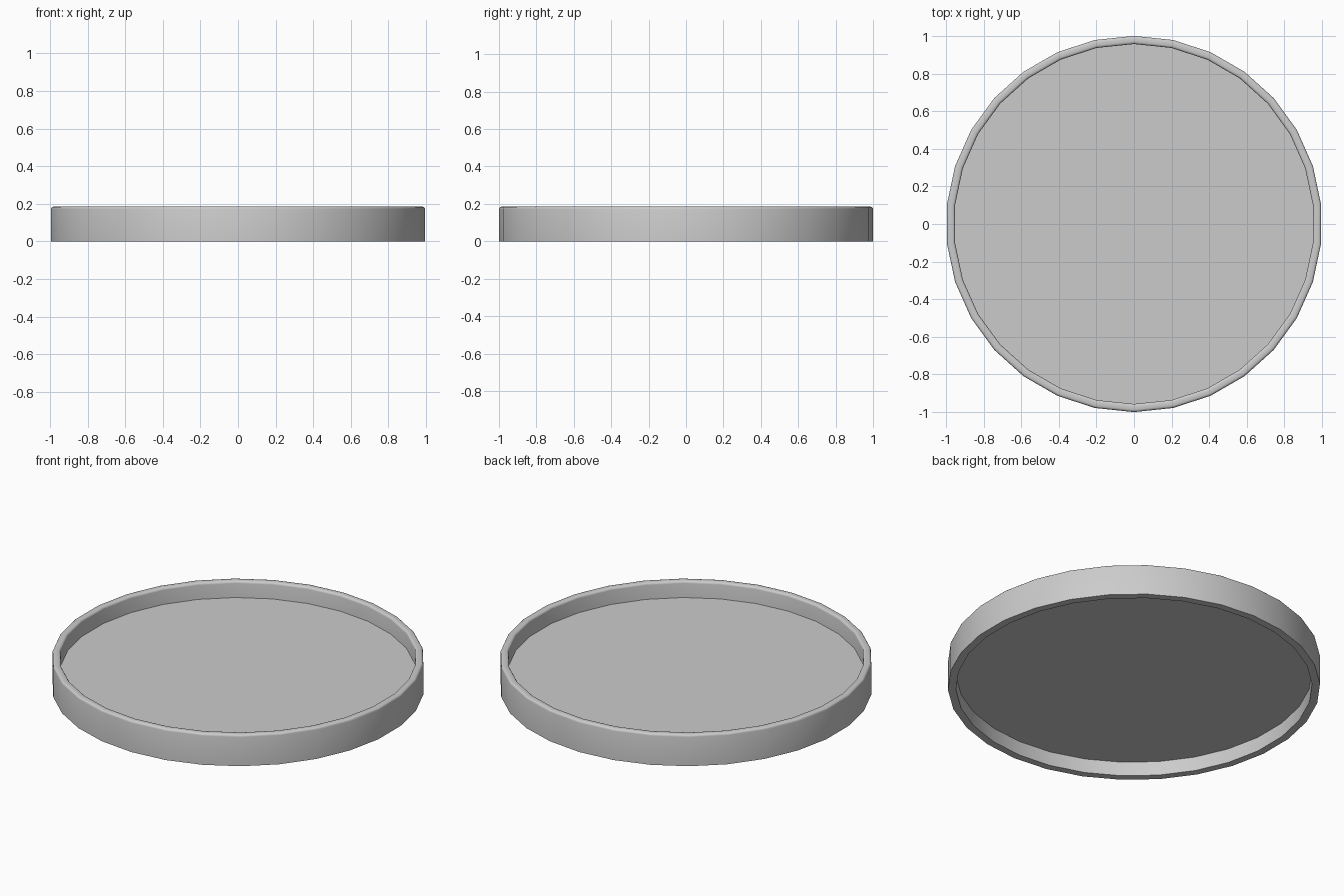
import bpy, bmesh
from math import sin, cos, pi, radians

if "Cube" in bpy.data.objects:
    bpy.data.objects.remove(bpy.data.objects["Cube"])

SIDES = 30
R_OUT, R_IN, H, FLOOR_Z, BEV = 1.0, 0.957, 0.185, 0.086, 0.013


def ring_points(r, z):
    # first corner points along +y
    return [(r * sin(2 * pi * i / SIDES), r * cos(2 * pi * i / SIDES), z) for i in range(SIDES)]


def make_object(name, bm):
    bmesh.ops.recalc_face_normals(bm, faces=bm.faces)
    mesh = bpy.data.meshes.new(name)
    bm.to_mesh(mesh)
    bm.free()
    obj = bpy.data.objects.new(name, mesh)
    bpy.context.collection.objects.link(obj)
    return obj


# Rim: closed wall profile with rounded top corners, swept around z
arc = [radians(a) for a in (0, 30, 60, 90)]
profile = [(R_IN, 0), (R_OUT, 0)]
profile += [(R_OUT - BEV + BEV * cos(a), H - BEV + BEV * sin(a)) for a in arc]
profile += [(R_IN + BEV - BEV * cos(a), H - BEV + BEV * sin(a)) for a in reversed(arc)]

bm = bmesh.new()
loops = [[bm.verts.new(p) for p in ring_points(r, z)] for r, z in profile]
for k, a in enumerate(loops):
    b = loops[(k + 1) % len(loops)]
    for i in range(SIDES):
        j = (i + 1) % SIDES
        bm.faces.new((a[i], a[j], b[j], b[i]))
rim = make_object("rim", bm)
bpy.context.view_layer.objects.active = rim
rim.select_set(True)
bpy.ops.object.shade_smooth_by_angle(angle=radians(35))

# Floor: thin disc set halfway up inside the rim
bm = bmesh.new()
top = [bm.verts.new(p) for p in ring_points(R_IN + 0.003, FLOOR_Z + 0.002)]
bottom = [bm.verts.new(p) for p in ring_points(R_IN + 0.003, FLOOR_Z - 0.002)]
bm.faces.new(top)
bm.faces.new(bottom)
for i in range(SIDES):
    j = (i + 1) % SIDES
    bm.faces.new((top[i], top[j], bottom[j], bottom[i]))
make_object("tray_floor", bm)
